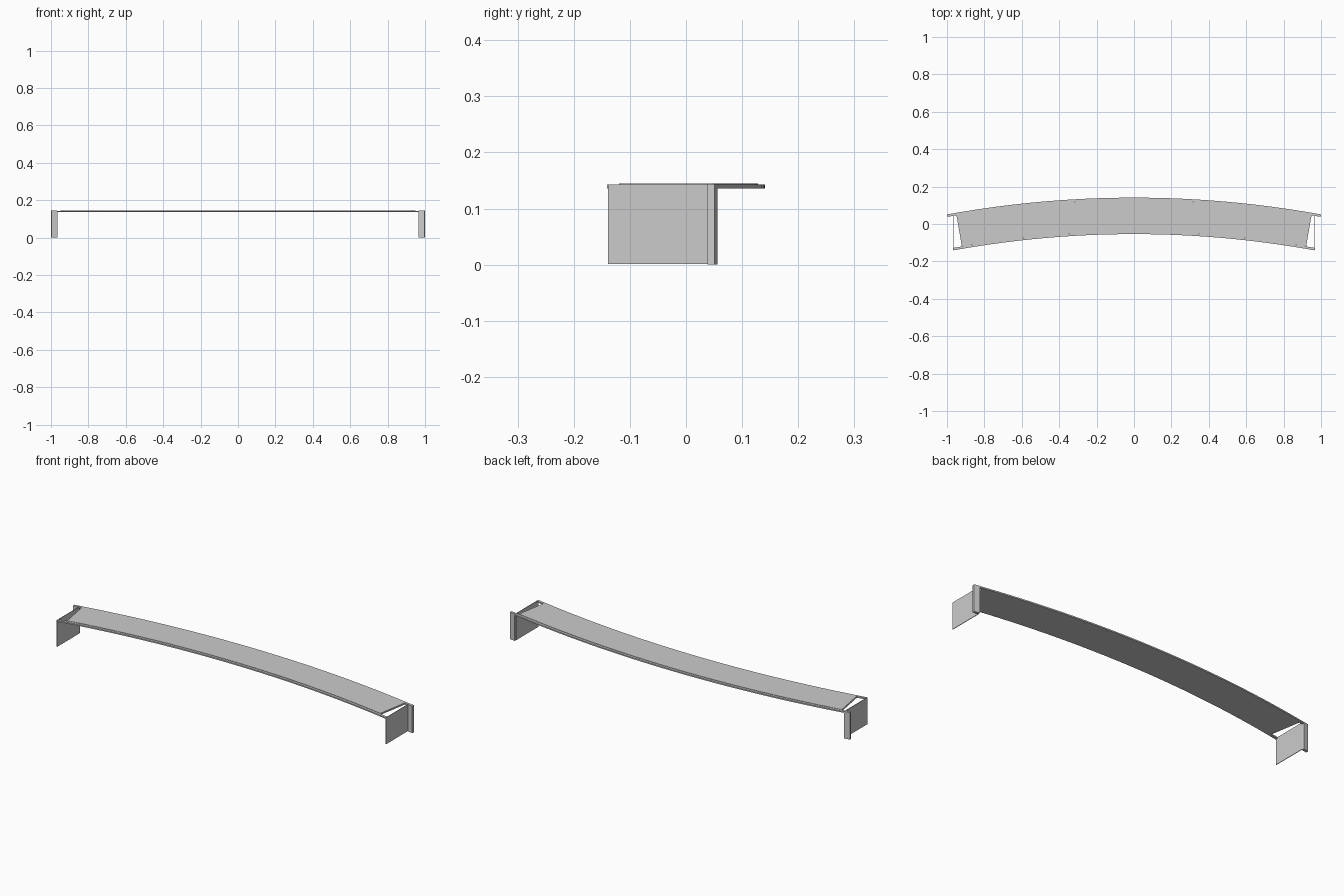
import bpy, bmesh
from math import sin, cos

if "Cube" in bpy.data.objects:
    bpy.data.objects.remove(bpy.data.objects["Cube"])

CY = -5.459                      # centre of the common arc
R_FRONT, R_BACK, RAIL = 5.405, 5.600, 0.013
END = 0.1795                     # half angle of the whole shelf


def make_object(name, bm):
    bmesh.ops.recalc_face_normals(bm, faces=bm.faces)
    me = bpy.data.meshes.new(name)
    bm.to_mesh(me)
    bm.free()
    ob = bpy.data.objects.new(name, me)
    bpy.context.collection.objects.link(ob)
    return ob


def arc_slab(name, r0, r1, a0, a1, z0, z1, steps):
    """Extruded ring sector between two radii and two angles."""
    angles = [a0 + (a1 - a0) * i / steps for i in range(steps + 1)]
    bm = bmesh.new()
    rings = [[bm.verts.new((r * sin(a), CY + r * cos(a), z))
              for r, z in ((r0, z0), (r1, z0), (r1, z1), (r0, z1))]
             for a in angles]
    for p, q in zip(rings, rings[1:]):
        for i in range(4):
            j = (i + 1) % 4
            bm.faces.new((p[i], p[j], q[j], q[i]))
    bm.faces.new(rings[0])
    bm.faces.new(rings[-1])
    return make_object(name, bm)


def box(name, lo, hi):
    bm = bmesh.new()
    bmesh.ops.create_cube(bm, size=1)
    for v in bm.verts:
        v.co = [(l + h) / 2 + c * (h - l) for l, h, c in zip(lo, hi, v.co)]
    return make_object(name, bm)


def mirror_x(ob):
    ob.modifiers.new("mirror", 'MIRROR').use_axis[0] = True


# curved top panel, sitting between the two rails
arc_slab("top_panel", R_FRONT + RAIL, R_BACK - RAIL, -0.1707, 0.1707, 0.136, 0.145, 32)

# thin curved rails along both long edges
arc_slab("front_rail", R_FRONT, R_FRONT + RAIL, -END, END, 0.136, 0.143, 32)
arc_slab("back_rail", R_BACK - RAIL, R_BACK, -END, END, 0.136, 0.143, 32)

# back posts at both ends, following the arc
mirror_x(arc_slab("back_post", R_BACK - RAIL, R_BACK, 0.1740, END, 0.0, 0.1435, 1))

# thin upright side panels
mirror_x(box("side_panel", (0.9655, -0.139, 0.001), (0.9685, 0.046, 0.1425)))
